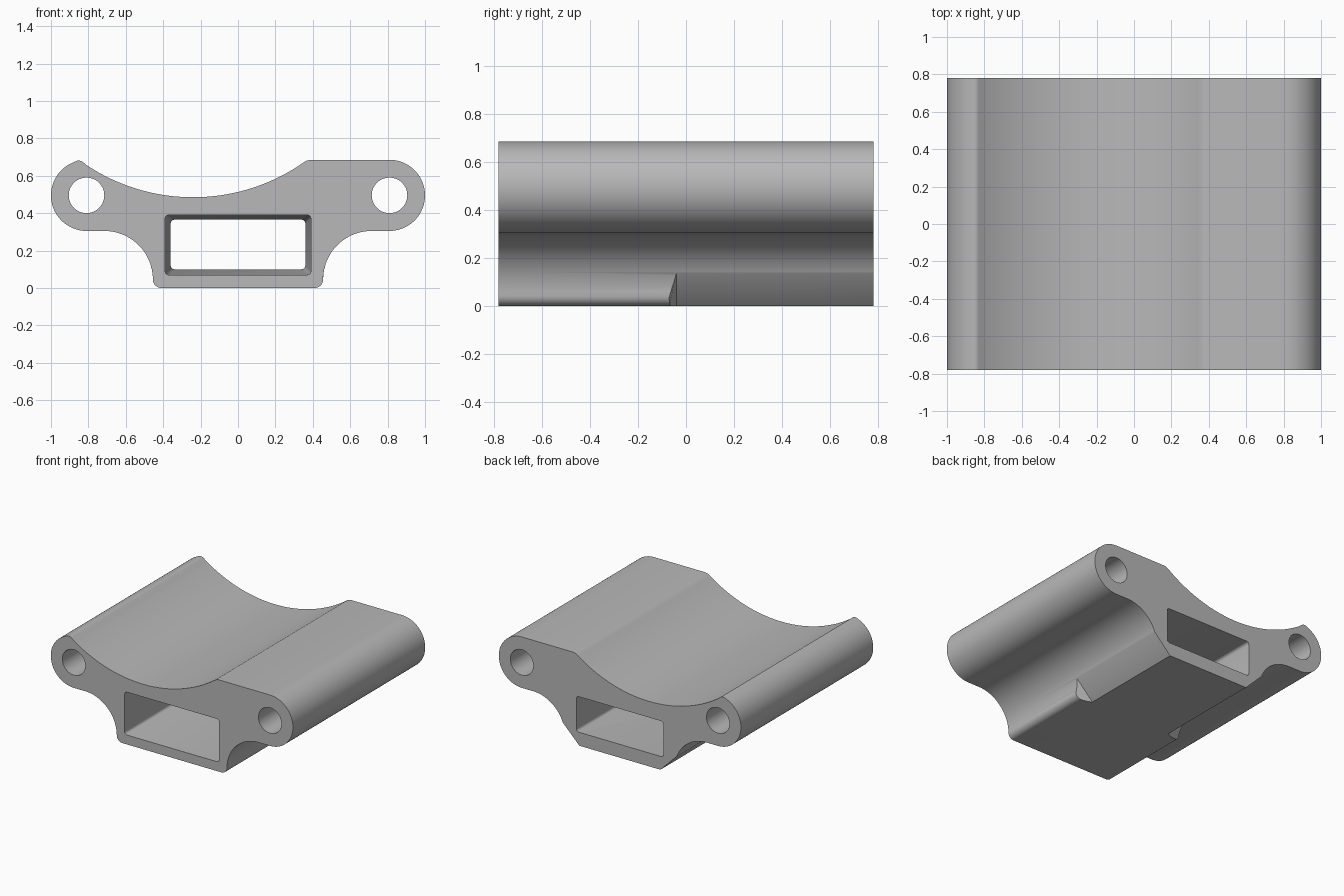
import bpy, bmesh, math
from math import cos, sin, radians

cube = bpy.data.objects.get("Cube")
if cube:
    bpy.data.objects.remove(cube, do_unlink=True)

HALF = 0.78      # half length along y
EAR_X, EAR_Z, EAR_R = 0.81, 0.495, 0.19

grey = bpy.data.materials.new("mid_grey")
grey.use_nodes = True
grey.diffuse_color = (0.48, 0.48, 0.48, 1)
grey.node_tree.nodes["Principled BSDF"].inputs["Base Color"].default_value = (0.48, 0.48, 0.48, 1)


def arc(cx, cz, r, a0, a1, n):
    """Points on an arc in the xz plane, angles in degrees."""
    angles = [radians(a0 + (a1 - a0) * i / n) for i in range(n + 1)]
    return [(cx + r * cos(a), cz + r * sin(a)) for a in angles]


def rounded_rect(x, z0, z1, r):
    return (arc(x - r, z0 + r, r, -90, 0, 4) + arc(x - r, z1 - r, r, 0, 90, 4)
            + arc(r - x, z1 - r, r, 90, 180, 4) + arc(r - x, z0 + r, r, 180, 270, 4))


def loft(name, front, back, y0, y1):
    """Solid between two matching xz outlines at y0 and y1."""
    bm = bmesh.new()
    a = [bm.verts.new((x, y0, z)) for x, z in front]
    b = [bm.verts.new((x, y1, z)) for x, z in back]
    bm.faces.new(a)
    bm.faces.new(b[::-1])
    for i in range(len(a)):
        j = (i + 1) % len(a)
        bm.faces.new((a[i], b[i], b[j], a[j]))
    bmesh.ops.recalc_face_normals(bm, faces=bm.faces)
    mesh = bpy.data.meshes.new(name)
    bm.to_mesh(mesh)
    bm.free()
    mesh.materials.append(grey)
    obj = bpy.data.objects.new(name, mesh)
    bpy.context.collection.objects.link(obj)
    return obj


# Outline, counter-clockwise from the bottom right corner
foot = arc(0.41, 0.045, 0.045, -90, 0, 8)
flank = arc(0.715, 0.045, 0.26, 180, 90, 24)[1:]
right_ear = arc(EAR_X, EAR_Z, EAR_R, -90, 90, 40)
cradle = arc(-0.24, 1.515, 1.03, -53.4, -123.5, 64)
left_tip = arc(-0.852, 0.645, 0.036, 57, 112, 6)
left_ear = arc(-EAR_X, EAR_Z, EAR_R, 112, 270, 40)
mirrored = [(-x, z) for x, z in reversed(foot + flank)]
outline = (foot + flank + right_ear + [(0.385, 0.685), (0.372, 0.682)]
           + cradle[1:] + left_tip + left_ear + mirrored)
body = loft("bracket_body", outline, outline, -HALF, HALF)

# Cutters: bolt holes, tapered slot, rear lower chamfers
cutters = []
for side, label in ((1, "left"), (-1, "right")):
    hole = arc(side * EAR_X, EAR_Z, 0.095, 0, 360, 48)[:-1]
    cutters.append(loft(label + "_hole_cutter", hole, hole, -1, 1))

    shallow = [(side * x, z) for x, z in ((0.43, -0.05), (0.62, 0.14), (0.62, -0.05))]
    deep = [(side * x, z) for x, z in ((0.285, -0.05), (0.475, 0.14), (0.62, 0.14), (0.62, -0.05))]
    shallow.insert(1, (side * 0.58, 0.14))
    chamfer = loft(label + "_chamfer_cutter", deep, deep, -0.1, 1)
    for v in chamfer.data.vertices:       # slope the blind end of the cut
        if v.co.y < 0 and abs(v.co.x) < 0.5:
            v.co.y = -0.04
    cutters.append(chamfer)

slot_front = rounded_rect(0.39, 0.07, 0.39, 0.02)
slot_back = rounded_rect(0.36, 0.10, 0.365, 0.02)


def slot_at(y):
    t = (y + HALF) / (2 * HALF)
    return [(p[0] + (q[0] - p[0]) * t, p[1] + (q[1] - p[1]) * t)
            for p, q in zip(slot_front, slot_back)]


cutters.append(loft("slot_cutter", slot_at(-1), slot_at(1), -1, 1))

bpy.context.view_layer.objects.active = body
body.select_set(True)
for cutter in cutters:
    mod = body.modifiers.new(cutter.name, "BOOLEAN")
    mod.operation = "DIFFERENCE"
    mod.solver = "EXACT"
    mod.object = cutter
    bpy.ops.object.modifier_apply(modifier=mod.name)
    bpy.data.objects.remove(cutter, do_unlink=True)

bpy.ops.object.select_all(action="DESELECT")
body.select_set(True)
bpy.ops.object.shade_smooth_by_angle(angle=radians(25))
